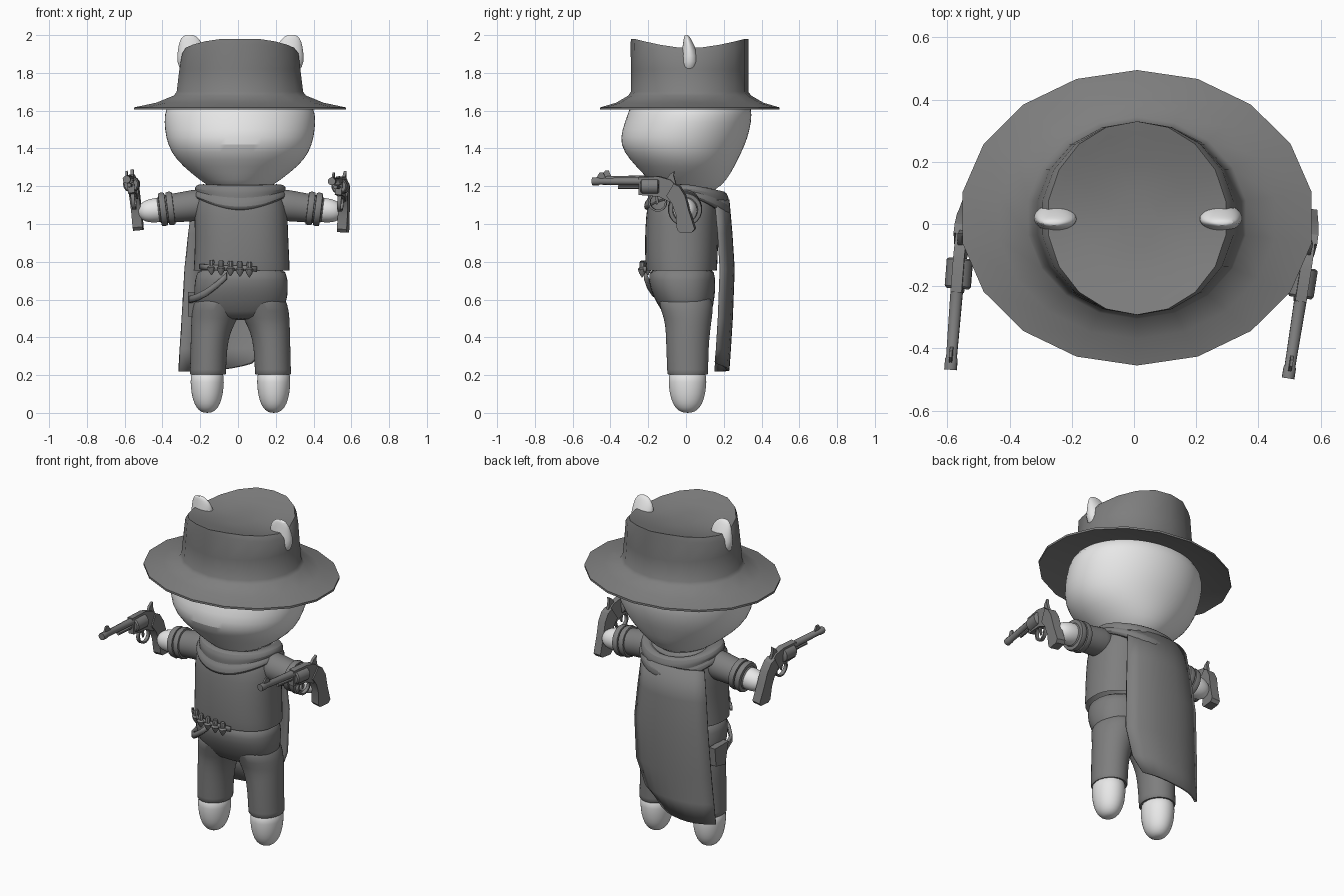
import bpy, bmesh
from math import sin, cos, pi, radians
from mathutils import Matrix, Vector

if "Cube" in bpy.data.objects:
    bpy.data.objects.remove(bpy.data.objects["Cube"])


def material(name, value):
    m = bpy.data.materials.new(name)
    m.use_nodes = True
    m.diffuse_color = (value, value, value, 1)
    m.node_tree.nodes["Principled BSDF"].inputs["Base Color"].default_value = m.diffuse_color
    return m


FUR = material("pale fur", 0.8)
CLOTH = material("mid grey cloth", 0.21)
MID = 0.013                                   # body centre line
FLIP = Matrix.Translation((2 * MID, 0, 0)) @ Matrix.Scale(-1, 4, (1, 0, 0))
EYE = Matrix.Identity(4)


def finish(bm, name, mat, matrix=EYE, subdiv=0, angle=40, thick=0):
    bm.transform(matrix)
    bmesh.ops.recalc_face_normals(bm, faces=bm.faces)
    me = bpy.data.meshes.new(name)
    bm.to_mesh(me)
    bm.free()
    me.materials.append(mat)
    ob = bpy.data.objects.new(name, me)
    bpy.context.collection.objects.link(ob)
    if thick:
        mod = ob.modifiers.new("thickness", "SOLIDIFY")
        mod.thickness, mod.offset = thick, 0
    if subdiv:
        mod = ob.modifiers.new("smooth", "SUBSURF")
        mod.levels = mod.render_levels = subdiv
    bpy.ops.object.select_all(action="DESELECT")
    bpy.context.view_layer.objects.active = ob
    ob.select_set(True)
    bpy.ops.object.shade_smooth_by_angle(angle=radians(angle))
    return ob


def loft(name, mat, rings, n=24, matrix=EYE, subdiv=1, caps=(True, True), warp=None, power=1.0, angle=40):
    """Each ring is (x0, x1, y0, y1, z): an oval filling those bounds."""
    bm = bmesh.new()
    loops = []
    for x0, x1, y0, y1, z in rings:
        loop = []
        for i in range(n):
            a = 2 * pi * (i + 0.5) / n
            c, s = cos(a), sin(a)
            c = abs(c) ** power * (1 if c > 0 else -1)
            s = abs(s) ** power * (1 if s > 0 else -1)
            p = Vector(((x0 + x1 + (x1 - x0) * c) / 2, (y0 + y1 + (y1 - y0) * s) / 2, z))
            loop.append(bm.verts.new(warp(p, a) if warp else p))
        loops.append(loop)
    for lo, hi in zip(loops, loops[1:]):
        for i in range(n):
            j = (i + 1) % n
            bm.faces.new((lo[i], lo[j], hi[j], hi[i]))
    if caps[0]:
        bm.faces.new(loops[0])
    if caps[1]:
        bm.faces.new(loops[-1])
    return finish(bm, name, mat, matrix, subdiv, angle)


def tube(name, mat, profile, matrix, n=16, subdiv=0):
    """Round part along local z from (radius, z) pairs."""
    return loft(name, mat, [(-r, r, -r, r, z) for r, z in profile], n, matrix, subdiv)


def prism(name, pts, width, matrix):
    """Side outline in y, z extruded across x."""
    bm = bmesh.new()
    face = bm.faces.new([bm.verts.new((-width / 2, y, z)) for y, z in pts])
    new = bmesh.ops.extrude_face_region(bm, geom=[face])["geom"]
    bmesh.ops.translate(bm, vec=(width, 0, 0), verts=[v for v in new if isinstance(v, bmesh.types.BMVert)])
    return finish(bm, name, CLOTH, matrix, 0, 30)


def ribbon(name, pts, half, thick):
    bm = bmesh.new()
    rows = [[bm.verts.new((x, y, z + h)) for h in (-half, half)] for x, y, z in pts]
    for a, b in zip(rows, rows[1:]):
        bm.faces.new((a[0], b[0], b[1], a[1]))
    return finish(bm, name, CLOTH, thick=thick)


# Head with a muzzle bulging low at the front
loft("head", FUR, [(-.08, .1, -.08, .12, 1.16), (-.16, .18, -.17, .19, 1.2), (-.25, .275, -.23, .24, 1.27),
                   (-.33, .355, -.3, .275, 1.34), (-.375, .395, -.352, .315, 1.42), (-.39, .41, -.34, .34, 1.5),
                   (-.393, .413, -.31, .352, 1.58), (-.37, .39, -.29, .34, 1.645), (-.28, .3, -.22, .27, 1.67)], 32)


# Hat, the crown raised at front and back and dished on top
def crown_warp(p, a):
    if p.z > 1.85:
        p.z += 0.05 * min(1, abs(p.y - .02) / .29) ** 1.6
    return p


loft("hat", CLOTH, [(-.34, .36, -.27, .31, 1.655), (-.56, .58, -.455, .495, 1.605), (-.56, .58, -.455, .495, 1.617),
                    (-.44, .46, -.37, .41, 1.642), (-.345, .365, -.305, .345, 1.68), (-.33, .35, -.292, .33, 1.7),
                    (-.315, .335, -.292, .33, 1.82), (-.3, .325, -.293, .33, 1.9), (-.28, .3, -.292, .33, 1.93),
                    (-.25, .27, -.255, .295, 1.928), (-.17, .19, -.17, .21, 1.922), (-.06, .08, -.07, .1, 1.925)],
     18, subdiv=0, warp=crown_warp, angle=50)

# Ears poking through the hat
for side, m in (("right", EYE), ("left", FLIP)):
    loft(side + "_ear", FUR, [(-.3, -.22, -.02, .05, 1.8), (-.328, -.185, -.03, .072, 1.86),
                              (-.32, -.18, -.022, .058, 1.92), (-.312, -.19, -.015, .035, 1.965),
                              (-.295, -.22, -.01, .018, 1.995), (-.27, -.245, -.005, .008, 2.002)], 16, m)

# Shirt and trousers
loft("shirt", CLOTH, [(-.237, .275, -.212, .165, .755), (-.235, .275, -.217, .168, .79), (-.228, .268, -.22, .172, .92),
                      (-.235, .265, -.213, .175, 1.05), (-.225, .25, -.2, .175, 1.14), (-.16, .18, -.15, .15, 1.22)],
     caps=(False, True), power=.85)
loft("hips", CLOTH, [(-.14, .17, -.09, .11, .49), (-.215, .24, -.125, .138, .53), (-.24, .268, -.178, .155, .62),
                     (-.228, .265, -.203, .158, .7), (-.222, .258, -.195, .152, .79)], power=.85)
for side, m in (("right", EYE), ("left", FLIP)):
    loft(side + "_trouser_leg", CLOTH, [(-.23, -.09, -.07, .09, .21), (-.257, -.063, -.1, .118, .198),
                                        (-.255, -.063, -.1, .118, .21), (-.252, -.058, -.105, .12, .34),
                                        (-.25, -.04, -.108, .128, .43), (-.248, -.0, -.115, .138, .5),
                                        (-.24, .03, -.15, .148, .58), (-.2, .0, -.13, .12, .64)], matrix=m)
    loft(side + "_foot", FUR, [(-.163 - .09 * s, -.163 + .09 * s, .008 - .102 * s, .008 + .102 * s, z) for s, z in
                               ((.2, 0), (.5, .012), (.77, .045), (.94, .1), (1, .16), (1, .24))], 20, m)

# Arms, cuffs and paws
for side, m in (("left", EYE), ("right", FLIP)):
    arm = m @ Matrix.Translation((.2, -.005, 1.105)) @ Matrix.Rotation(radians(97), 4, "Y")
    tube(side + "_sleeve", CLOTH, [(.085, -.03), (.085, .06), (.078, .14), (.075, .25), (.06, .255)], arm, 20, 1)
    for k, z in enumerate((.185, .225)):
        tube(f"{side}_cuff_{k + 1}", CLOTH, [(.07, z - .018), (.087, z - .016), (.091, z), (.087, z + .016),
                                             (.07, z + .018)], arm, 20)
    tube(side + "_paw", FUR, [(.066, .2), (.066, .27), (.06, .31), (.045, .34), (.02, .358)], arm, 20, 1)


# Cowl draped lower at the front and back
def drape(p, a):
    p.z = 1.215 - (1.215 - p.z) * (.5 + .5 * sin(a) ** 2) - .035 * max(0, sin(a))
    return p


loft("cowl", CLOTH, [(-.2, .22, -.17, .18, 1.09), (-.232, .255, -.213, .225, 1.065), (-.243, .267, -.228, .238, 1.09),
                     (-.235, .26, -.215, .235, 1.125), (-.225, .25, -.2, .225, 1.135), (-.232, .257, -.207, .23, 1.16),
                     (-.225, .25, -.195, .22, 1.2), (-.19, .21, -.165, .19, 1.215), (-.15, .17, -.13, .15, 1.18)],
     28, warp=drape, caps=(False, False))

# Cape curving around the back, its left lower corner cut away
bm = bmesh.new()
rows = []
for x0, x1, y, z in ((-.235, .18, .222, 1.13), (-.26, .195, .238, .95), (-.28, .21, .25, .76),
                     (-.295, .205, .24, .5), (-.305, .15, .23, .34), (-.312, .07, .222, .22)):
    row = []
    for i in range(9):
        t = i / 8
        lift = .045 * t ** 3 if z < .3 else 0
        row.append(bm.verts.new((x0 + (x1 - x0) * t, y - .065 * abs(2 * t - 1) ** 2.5, z + lift)))
    rows.append(row)
for a, b in zip(rows, rows[1:]):
    for i in range(8):
        bm.faces.new((a[i], a[i + 1], b[i + 1], b[i]))
finish(bm, "cape", CLOTH, thick=.016)

# Cartridge belt, holster strap and pouch
ribbon("cartridge_belt", [(-.2, -.15, .775), (-.15, -.205, .77), (-.05, -.226, .765), (.05, -.226, .765),
                          (.1, -.215, .76)], .014, .012)
for k in range(5):
    x = -.14 + .05 * k
    spot = Matrix.Translation((x, -.232 + .5 * max(0, -.08 - x), .77 - .003 * k))
    tube(f"cartridge_{k + 1}", CLOTH, [(.012, .04), (.016, .03), (.014, .008), (.024, 0), (.018, -.018), (.003, -.04)], spot, 8)
ribbon("holster_strap", [(-.06, -.215, .725), (-.11, -.2, .68), (-.17, -.172, .635), (-.22, -.12, .61),
                         (-.252, -.02, .6), (-.255, .06, .6)], .018, .016)
prism("holster_pouch", [(-.03, .64), (.1, .64), (.09, .53), (.0, .51)], .04, Matrix.Translation((-.245, 0, 0)))


# Revolvers, drawn in side outline and then aimed
def revolver(side, pos, yaw, roll):
    m = (Matrix.Translation(pos) @ Matrix.Rotation(radians(yaw), 4, "Z") @ Matrix.Rotation(radians(roll), 4, "Y")
         @ Matrix.Translation((0, .185, -1.2)))

    def along(y, z):
        return m @ Matrix.Translation((0, y, z)) @ Matrix.Rotation(pi / 2, 4, "X")

    name = side + "_revolver_"
    tube(name + "barrel", CLOTH, [(.012, .27), (.021, .27), (.021, .235), (.018, .23), (.021, 0)], along(-.23, 1.226), 10)
    tube(name + "ejector", CLOTH, [(.011, .13), (.011, 0)], along(-.23, 1.195), 8)
    tube(name + "cylinder", CLOTH, [(.036, .098), (.043, .09), (.043, .005), (.036, 0)], along(-.14, 1.2), 12)
    prism(name + "frame", [(-.25, 1.25), (-.14, 1.252), (-.08, 1.235), (-.03, 1.19), (-.04, 1.13), (-.09, 1.12),
                           (-.14, 1.145), (-.25, 1.155)], .036, m)
    prism(name + "grip", [(-.06, 1.215), (-.03, 1.2), (.0, 1.15), (.02, 1.07), (.05, .975), (.035, .957), (-.03, .955),
                          (-.045, .972), (-.05, 1.05), (-.07, 1.11), (-.1, 1.15)], .052, m)
    prism(name + "hammer", [(-.1, 1.235), (-.085, 1.262), (-.06, 1.28), (-.062, 1.255), (-.05, 1.21)], .016, m)
    prism(name + "sight", [(-.48, 1.24), (-.46, 1.272), (-.44, 1.272), (-.425, 1.24)], .01, m)
    prism(name + "trigger", [(-.165, 1.15), (-.15, 1.15), (-.145, 1.115), (-.155, 1.1)], .01, m)
    # trigger guard ring
    bm = bmesh.new()
    rings = [[bm.verts.new((w, -.15 + r * cos(a), 1.115 + r * sin(a))) for r, w in
              ((.04, -.01), (.05, -.01), (.05, .01), (.04, .01))] for a in (2 * pi * i / 14 for i in range(14))]
    for i in range(14):
        for j in range(4):
            a, b, k = rings[i], rings[(i + 1) % 14], (j + 1) % 4
            bm.faces.new((a[j], b[j], b[k], a[k]))
    finish(bm, name + "guard", CLOTH, m)


revolver("left", (.543, -.185, 1.2), -9, 4)
revolver("right", (-.563, -.155, 1.21), -4.5, -5)
